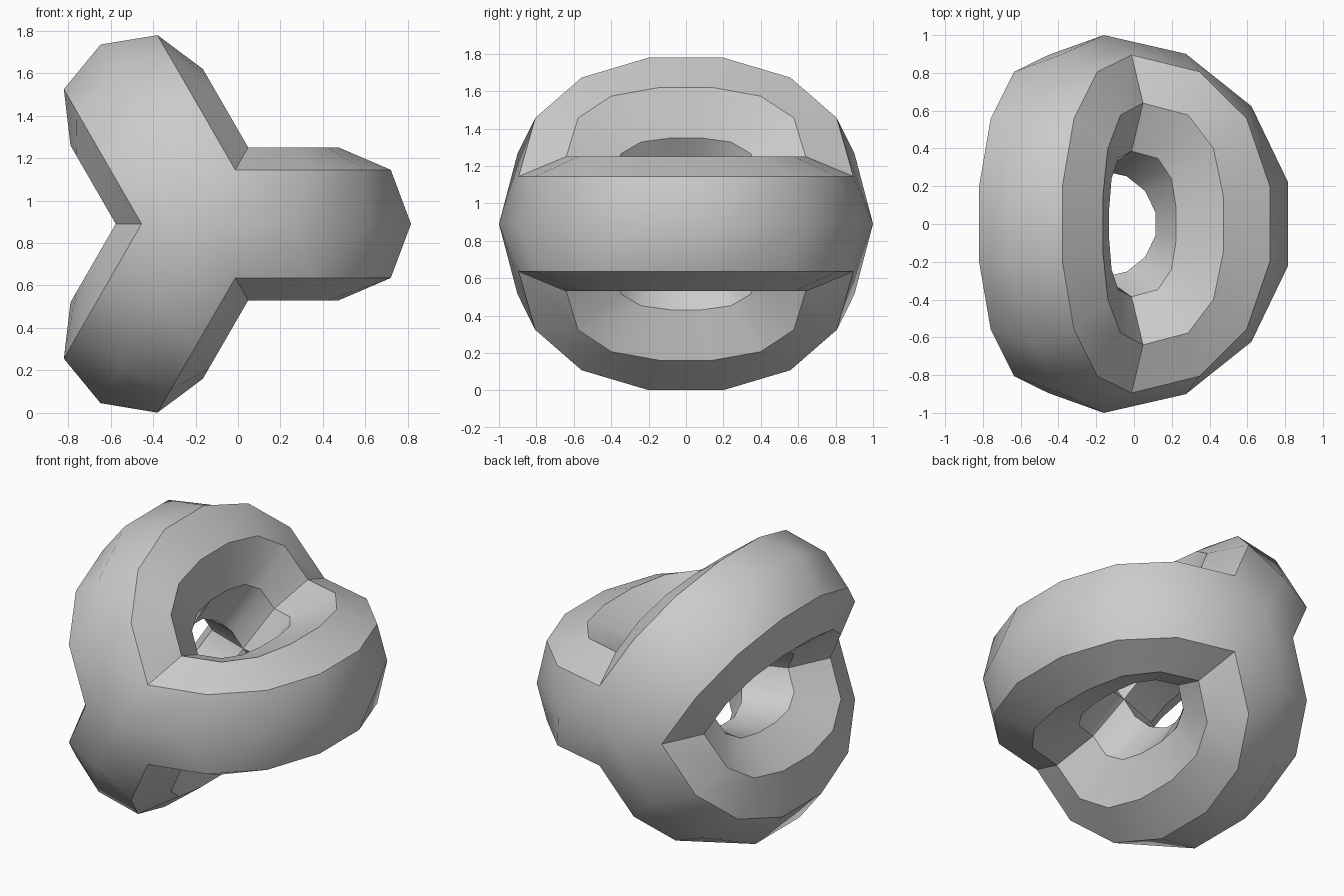
import bpy
import bmesh
import math
from mathutils import Matrix, Vector

cube = bpy.data.objects.get("Cube")
if cube:
    bpy.data.objects.remove(cube, do_unlink=True)

MAJOR, MINOR = 0.64, 0.36      # ring radius and tube radius
SIDES, SPANS = 8, 7            # tube sides, spans along each half ring
CENTRE = Vector((-0.16, 0, 0.89))

mat = bpy.data.materials.new("plain grey")
mat.use_nodes = True
grey = (0.6, 0.6, 0.6, 1)
mat.diffuse_color = grey
mat.node_tree.nodes["Principled BSDF"].inputs["Base Color"].default_value = grey


def ring_point(side, station):
    """Point on a half ring that bulges to +x and is mitred at both poles."""
    a = math.tau * side / SIDES
    b = -math.pi / 2 + math.pi * station / SPANS
    radius = MAJOR + MINOR * math.cos(a)
    thick = MINOR * math.sin(a)
    # Towards the poles the flanks move out to the 60 degree mitre planes
    mitre = abs(thick) / math.sqrt(3) * math.sin(b) ** 2
    return Vector((radius * math.cos(b) + mitre, radius * math.sin(b), thick))


bm = bmesh.new()
# Three half rings around the front-to-back axis, joined at the poles
for k in range(3):
    turn = Matrix.Rotation(math.tau * k / 3, 4, 'Y')
    rows = [[bm.verts.new(turn @ ring_point(s, j) + CENTRE) for s in range(SIDES)]
            for j in range(SPANS + 1)]
    for lo, hi in zip(rows, rows[1:]):
        for s in range(SIDES):
            n = (s + 1) % SIDES
            bm.faces.new((lo[s], lo[n], hi[n], hi[s]))
bmesh.ops.remove_doubles(bm, verts=bm.verts, dist=0.001)
bmesh.ops.recalc_face_normals(bm, faces=bm.faces)

mesh = bpy.data.meshes.new("triple_ring")
bm.to_mesh(mesh)
bm.free()
mesh.materials.append(mat)
ring = bpy.data.objects.new("triple_ring", mesh)
bpy.context.collection.objects.link(ring)

# Smooth along the rings, crisp where the flanks meet
bpy.ops.object.select_all(action='DESELECT')
ring.select_set(True)
bpy.context.view_layer.objects.active = ring
bpy.ops.object.shade_smooth_by_angle(angle=math.radians(35))
